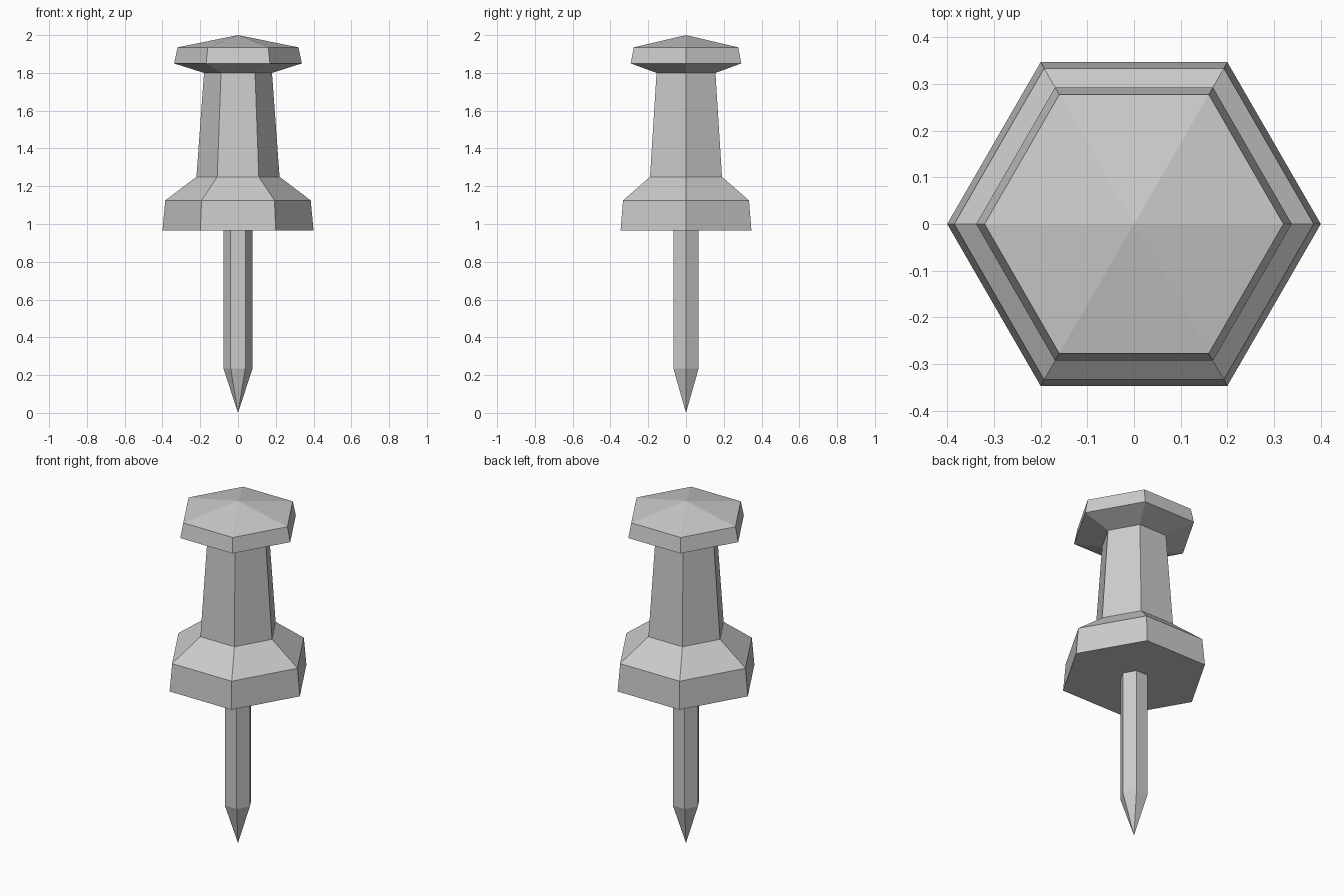
import bpy, bmesh
from math import cos, sin, pi

if "Cube" in bpy.data.objects:
    bpy.data.objects.remove(bpy.data.objects["Cube"])

SIDES = 6


def lathe(name, profile):
    """Six-sided solid from (radius, z) points, bottom to top; radius 0 is a point."""
    bm = bmesh.new()
    rings = []
    for r, z in profile:
        n = SIDES if r > 0 else 1
        rings.append([bm.verts.new((r * cos(2 * pi * i / SIDES), r * sin(2 * pi * i / SIDES), z))
                      for i in range(n)])
    for low, high in zip(rings, rings[1:]):
        for i in range(SIDES):
            j = (i + 1) % SIDES
            if len(low) == 1:
                bm.faces.new((low[0], high[j], high[i]))
            elif len(high) == 1:
                bm.faces.new((low[i], low[j], high[0]))
            else:
                bm.faces.new((low[i], low[j], high[j], high[i]))
    # Close flat ends
    if len(rings[0]) > 1:
        bm.faces.new(rings[0][::-1])
    if len(rings[-1]) > 1:
        bm.faces.new(rings[-1])
    bmesh.ops.recalc_face_normals(bm, faces=bm.faces)
    mesh = bpy.data.meshes.new(name)
    bm.to_mesh(mesh)
    bm.free()
    obj = bpy.data.objects.new(name, mesh)
    bpy.context.collection.objects.link(obj)
    return obj


# Handle: wide collar, tapered grip, flared head with shallow peak
lathe("handle", [(0.40, 0.965), (0.385, 1.125), (0.22, 1.25), (0.18, 1.80),
                 (0.338, 1.85), (0.32, 1.935), (0, 2.0)])

# Needle: sharp tip and straight shaft meeting the collar
lathe("needle", [(0, 0.0), (0.077, 0.235), (0.077, 0.97)])
